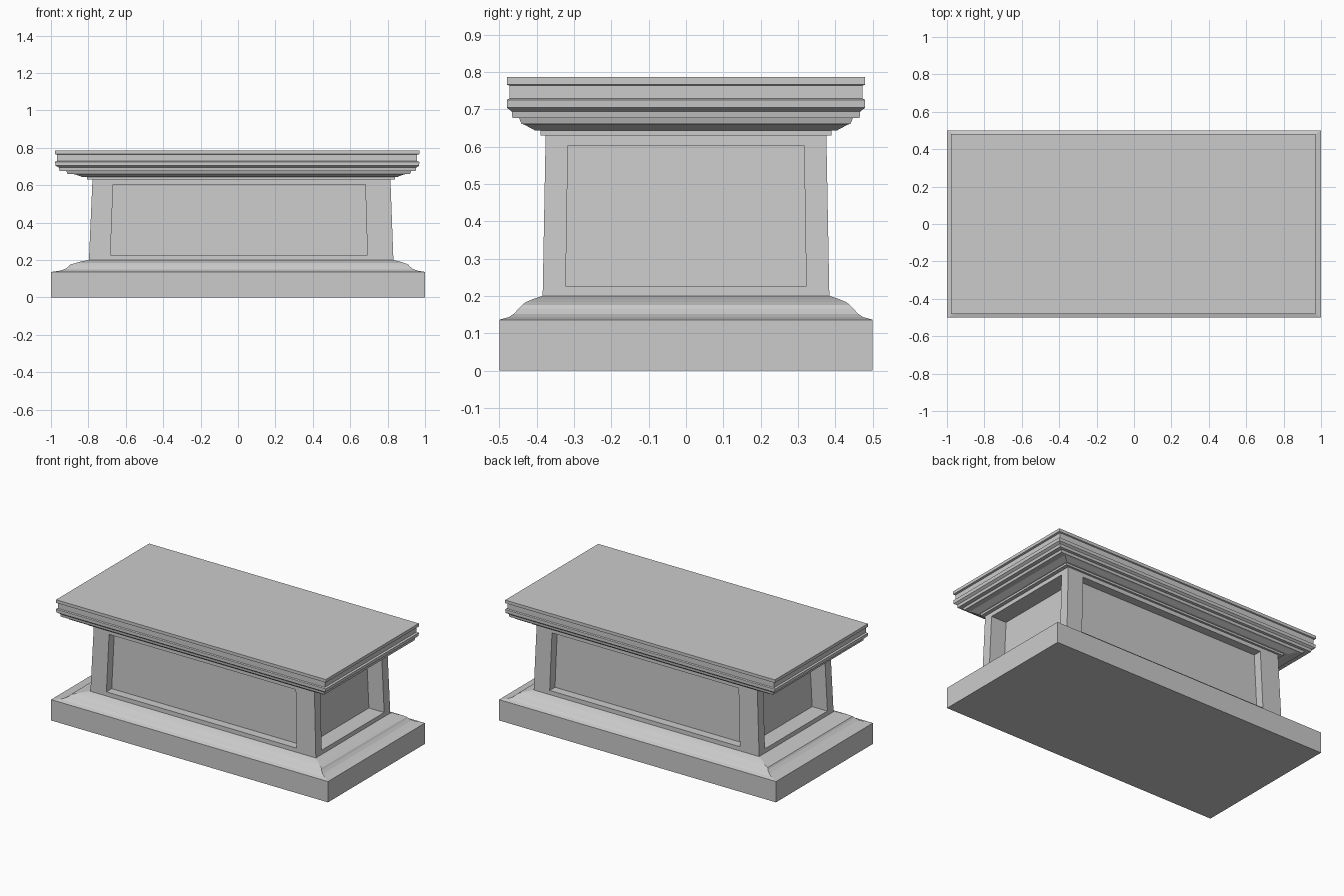
import bpy, bmesh
from mathutils import Vector

if "Cube" in bpy.data.objects:
    bpy.data.objects.remove(bpy.data.objects["Cube"])


def finish(name, bm):
    bmesh.ops.recalc_face_normals(bm, faces=bm.faces)
    mesh = bpy.data.meshes.new(name)
    bm.to_mesh(mesh)
    bm.free()
    obj = bpy.data.objects.new(name, mesh)
    bpy.context.collection.objects.link(obj)


def ring(bm, xl, xr, y, z):
    return [bm.verts.new(p) for p in ((xl, -y, z), (xr, -y, z), (xr, y, z), (xl, y, z))]


def moulding(name, levels):
    """Closed rectangular moulding through levels of (x left, x right, y half, z)."""
    bm = bmesh.new()
    rings = [ring(bm, *lv) for lv in levels]
    for a, b in zip(rings, rings[1:]):
        for i in range(4):
            j = (i + 1) % 4
            bm.faces.new((a[i], a[j], b[j], b[i]))
    bm.faces.new(rings[0][::-1])
    bm.faces.new(rings[-1])
    finish(name, bm)


# Plinth with its curved upper moulding
moulding("base", [
    (-1, 1, 0.5, 0), (-1, 1, 0.5, 0.136),
    (-0.95, 0.96, 0.475, 0.143), (-0.925, 0.935, 0.461, 0.152),
    (-0.905, 0.918, 0.448, 0.166), (-0.897, 0.91, 0.438, 0.176),
    (-0.87, 0.893, 0.43, 0.183), (-0.84, 0.865, 0.408, 0.192),
    (-0.797, 0.831, 0.384, 0.2),
])

# Stepped cornice and top slab
moulding("cornice", [
    (-0.807, 0.84, 0.39, 0.63), (-0.807, 0.84, 0.39, 0.643),
    (-0.83, 0.85, 0.404, 0.643), (-0.87, 0.887, 0.432, 0.658),
    (-0.912, 0.92, 0.441, 0.661), (-0.918, 0.925, 0.447, 0.676),
    (-0.955, 0.95, 0.465, 0.677), (-0.957, 0.953, 0.467, 0.694),
    (-0.976, 0.968, 0.48, 0.704), (-0.978, 0.97, 0.48, 0.725),
    (-0.967, 0.958, 0.473, 0.729), (-0.967, 0.958, 0.473, 0.763),
    (-0.978, 0.97, 0.48, 0.766), (-0.978, 0.97, 0.48, 0.786),
])

# Tapered body with a recessed panel on every side
bm = bmesh.new()
low = ring(bm, -0.797, 0.831, 0.384, 0.199)
top = ring(bm, -0.778, 0.815, 0.376, 0.631)
bm.faces.new(low[::-1])
bm.faces.new(top)
inward = [(0, 0.055, 0), (-0.11, 0, 0), (0, -0.055, 0), (0.11, 0, 0)]
for i in range(4):
    j = (i + 1) % 4
    outer = [low[i], low[j], top[j], top[i]]
    u0, u1 = (0.07, 0.915) if i % 2 == 0 else (0.08, 0.92)
    rim = []
    for u, v in ((u0, 0.065), (u1, 0.065), (u1, 0.935), (u0, 0.935)):
        a = outer[0].co.lerp(outer[1].co, u)
        b = outer[3].co.lerp(outer[2].co, u)
        rim.append(bm.verts.new(a.lerp(b, v)))
    panel = [bm.verts.new(r.co + Vector(inward[i])) for r in rim]
    for a, b in ((outer, rim), (rim, panel)):
        for k in range(4):
            m = (k + 1) % 4
            bm.faces.new((a[k], a[m], b[m], b[k]))
    bm.faces.new(panel)
finish("panelled_body", bm)
